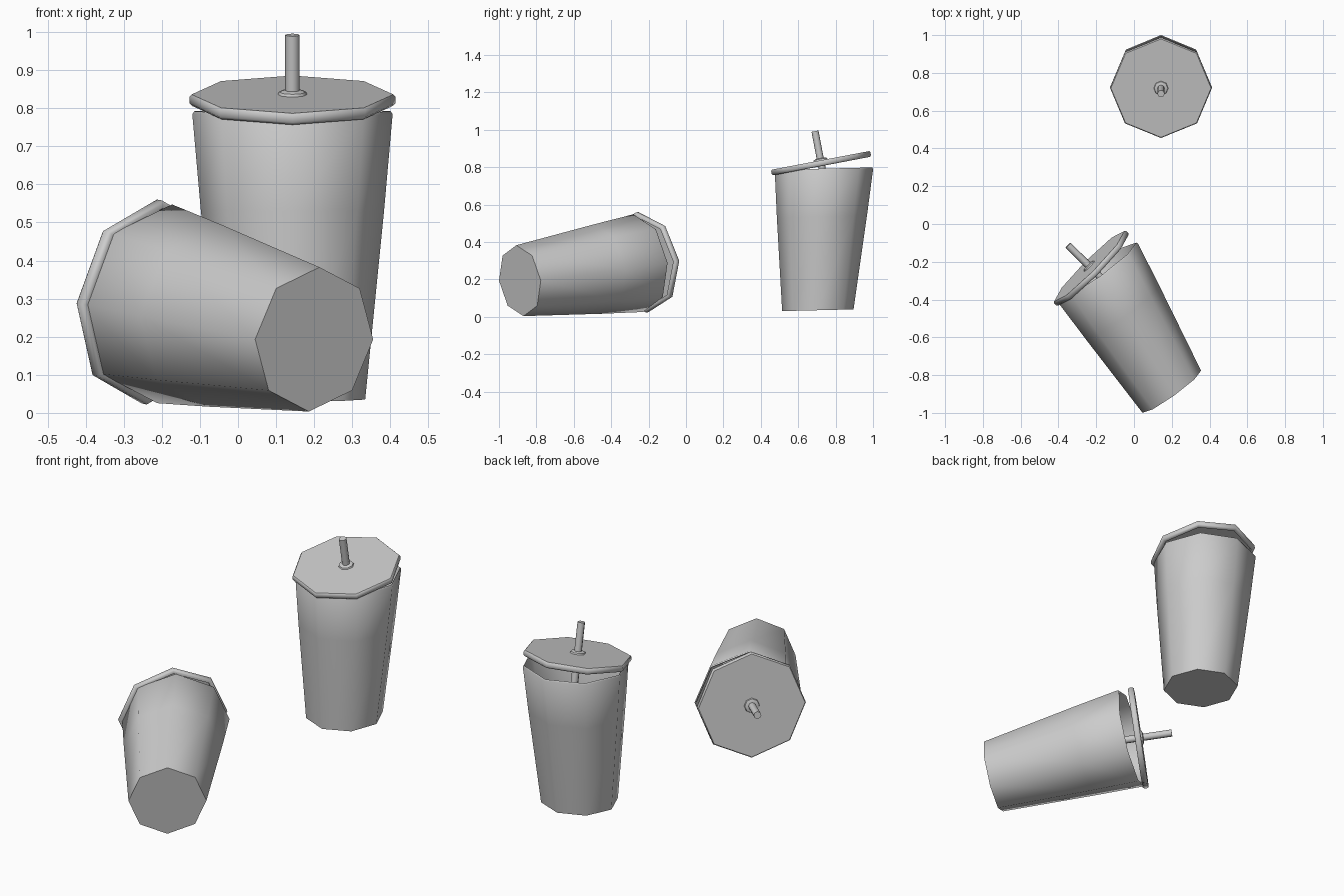
import bpy, bmesh, math
from mathutils import Matrix, Vector

if "Cube" in bpy.data.objects:
    bpy.data.objects.remove(bpy.data.objects["Cube"])

SIDES = 8


def lathe(name, profile, matrix, shear=0.0):
    """Spin an (r, z) profile into an 8-sided solid; shear leans it towards local +y."""
    bm = bmesh.new()
    rings = []
    for r, z in profile:
        if r == 0:
            rings.append([bm.verts.new((0, shear * z, z))])
        else:
            rings.append([bm.verts.new((r * math.cos(math.tau * i / SIDES),
                                        r * math.sin(math.tau * i / SIDES) + shear * z, z))
                          for i in range(SIDES)])
    for a, b in zip(rings, rings[1:]):
        for i in range(SIDES):
            j = (i + 1) % SIDES
            if len(a) == 1:
                bm.faces.new((a[0], b[j], b[i]))
            elif len(b) == 1:
                bm.faces.new((a[i], a[j], b[0]))
            else:
                bm.faces.new((a[i], a[j], b[j], b[i]))
    bmesh.ops.recalc_face_normals(bm, faces=bm.faces)
    mesh = bpy.data.meshes.new(name)
    bm.to_mesh(mesh)
    bm.free()
    obj = bpy.data.objects.new(name, mesh)
    bpy.context.collection.objects.link(obj)
    obj.matrix_world = matrix
    bpy.ops.object.select_all(action='DESELECT')
    obj.select_set(True)
    bpy.context.view_layer.objects.active = obj
    bpy.ops.object.shade_smooth_by_angle(angle=math.radians(50))
    return obj


# profiles as (radius, height)
CUP = [(0, 0), (0.191, 0), (0.241, 0.5), (0.263, 0.748), (0.258, 0.756),
       (0.253, 0.748), (0.232, 0.5), (0.183, 0.012), (0, 0.012)]
LID = [(0, 0.031), (0.265, 0.031), (0.27, 0.025), (0.27, 0.007), (0.263, 0),
       (0.25, 0), (0.247, 0.016), (0, 0.016)]
COLLAR = [(0, 0.03), (0.039, 0.03), (0.036, 0.038), (0.024, 0.042), (0, 0.042)]
STRAW = [(0, -0.62), (0.019, -0.62), (0.019, 0.19), (0, 0.19)]


def drink(prefix, frame):
    # leaning tapered cup, with lid, collar and straw sharing the lid's tilt
    lathe(prefix + "_cup", CUP, frame, shear=0.068)
    lid = frame @ Matrix.Translation((0, 0.039, 0.77)) @ Matrix.Rotation(math.radians(9.4), 4, 'X')
    lathe(prefix + "_lid", LID, lid)
    lathe(prefix + "_straw_collar", COLLAR, lid)
    lathe(prefix + "_straw", STRAW, lid)


# standing cup
drink("standing", Matrix.Translation((0.143, 0.705, 0.035)) @ Matrix.Rotation(math.radians(1.4), 4, 'X'))

# cup lying on its side
up = Vector((-0.58, 0.805, 0.125)).normalized()
side = Vector((0.811, 0.585, 0)).normalized()
across = side.cross(up).normalized()
side = up.cross(across)
rot = Matrix((across, side, up)).transposed().to_4x4()
drink("lying", Matrix.Translation((0.2, -0.888, 0.193)) @ rot)
